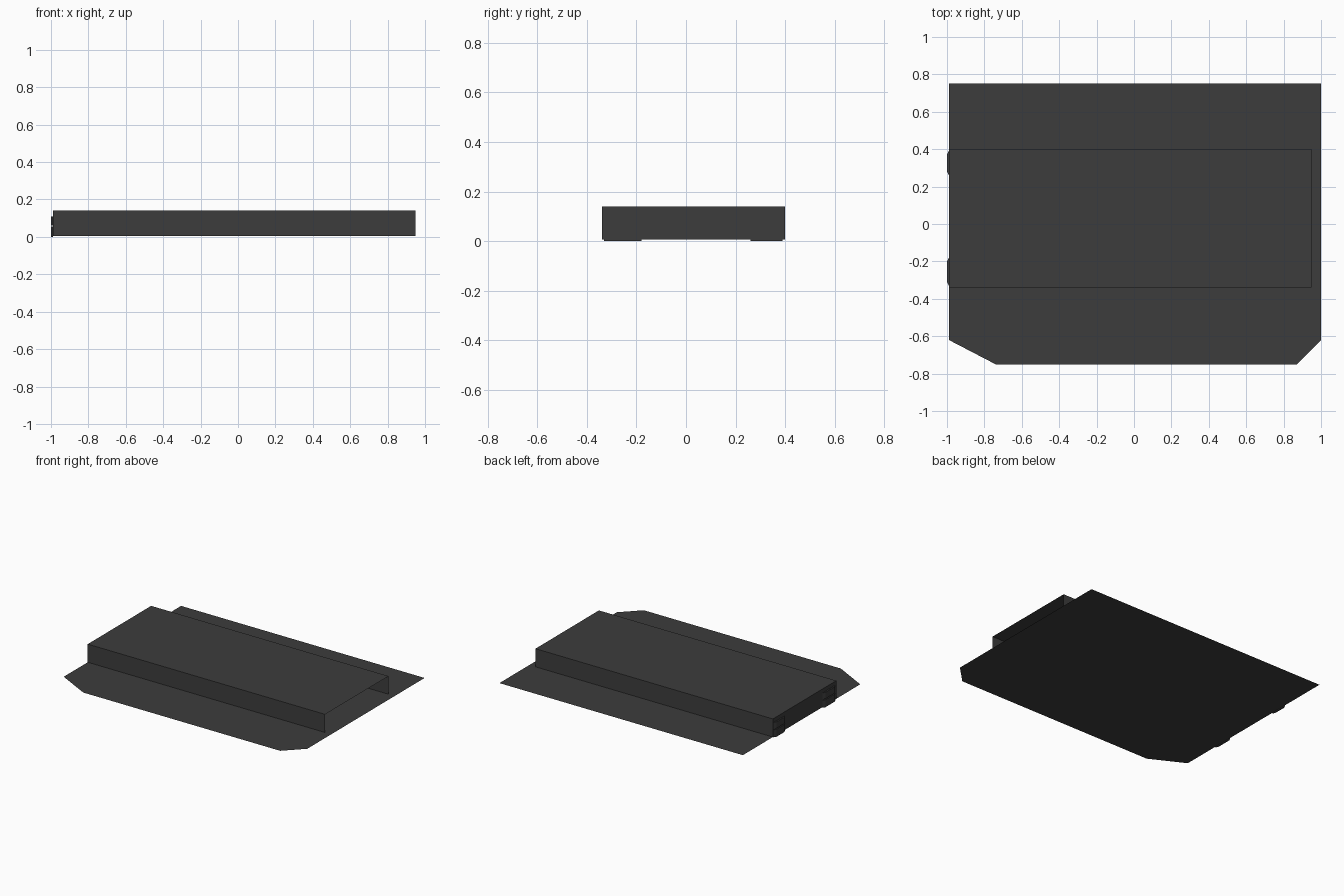
import bpy
import bmesh

if "Cube" in bpy.data.objects:
    bpy.data.objects.remove(bpy.data.objects["Cube"], do_unlink=True)

# Single dark finish
dark_grey = bpy.data.materials.new("dark_grey")
dark_grey.use_nodes = True
colour = (0.046, 0.046, 0.046, 1)
dark_grey.diffuse_color = colour
dark_grey.node_tree.nodes["Principled BSDF"].inputs["Base Color"].default_value = colour

SHEET_Z, ROOF_Z = 0.006, 0.14
LEFT, RIGHT, OPEN_X = -0.99, 1.0, 0.95
FRONT, BACK = -0.34, 0.40


def make_object(name, polygons):
    """Build a flat-faced object from polygons, welding shared corners."""
    bm = bmesh.new()
    for points in polygons:
        bm.faces.new([bm.verts.new(p) for p in points])
    bmesh.ops.remove_doubles(bm, verts=bm.verts, dist=0.0001)
    mesh = bpy.data.meshes.new(name)
    bm.to_mesh(mesh)
    bm.free()
    mesh.materials.append(dark_grey)
    obj = bpy.data.objects.new(name, mesh)
    bpy.context.collection.objects.link(obj)
    return obj


def flat(outline, z):
    return [(x, y, z) for x, y in outline]


def prism(outline, z0, z1):
    """Closed vertical prism over a counter-clockwise outline."""
    sides = [[(*a, z0), (*b, z0), (*b, z1), (*a, z1)]
             for a, b in zip(outline, outline[1:] + outline[:1])]
    return sides + [flat(outline, z1), flat(outline[::-1], z0)]


# Base sheet: front flap with clipped corners, middle floor, back flap
front_flap = [(LEFT, FRONT), (LEFT, -0.62), (-0.74, -0.75),
              (0.87, -0.75), (RIGHT, -0.62), (RIGHT, FRONT)]
floor = [(LEFT, FRONT), (RIGHT, FRONT), (RIGHT, BACK), (LEFT, BACK)]
back_flap = [(LEFT, BACK), (RIGHT, BACK), (RIGHT, 0.75), (LEFT, 0.75)]
make_object("base_sheet", [flat(o, SHEET_Z) for o in (front_flap, floor, back_flap)])

# Raised sleeve: roof and three walls, open at the left end
corners = [(OPEN_X, BACK), (LEFT, BACK), (LEFT, FRONT), (OPEN_X, FRONT)]
walls = [[(*a, SHEET_Z), (*b, SHEET_Z), (*b, ROOF_Z), (*a, ROOF_Z)]
         for a, b in zip(corners, corners[1:])]
make_object("sleeve", walls + [flat(corners, ROOF_Z)])

# Pair of small tapered catches on the closed end, each in two tiers
for name, y0, y1 in (("front_catch", -0.33, -0.18), ("back_catch", 0.26, 0.39)):
    outline = [(LEFT, y1), (-1.0, y1 - 0.02), (-1.0, y0 + 0.02), (LEFT, y0)]
    make_object(name, prism(outline, 0.0, 0.055) + prism(outline, 0.062, 0.11))
